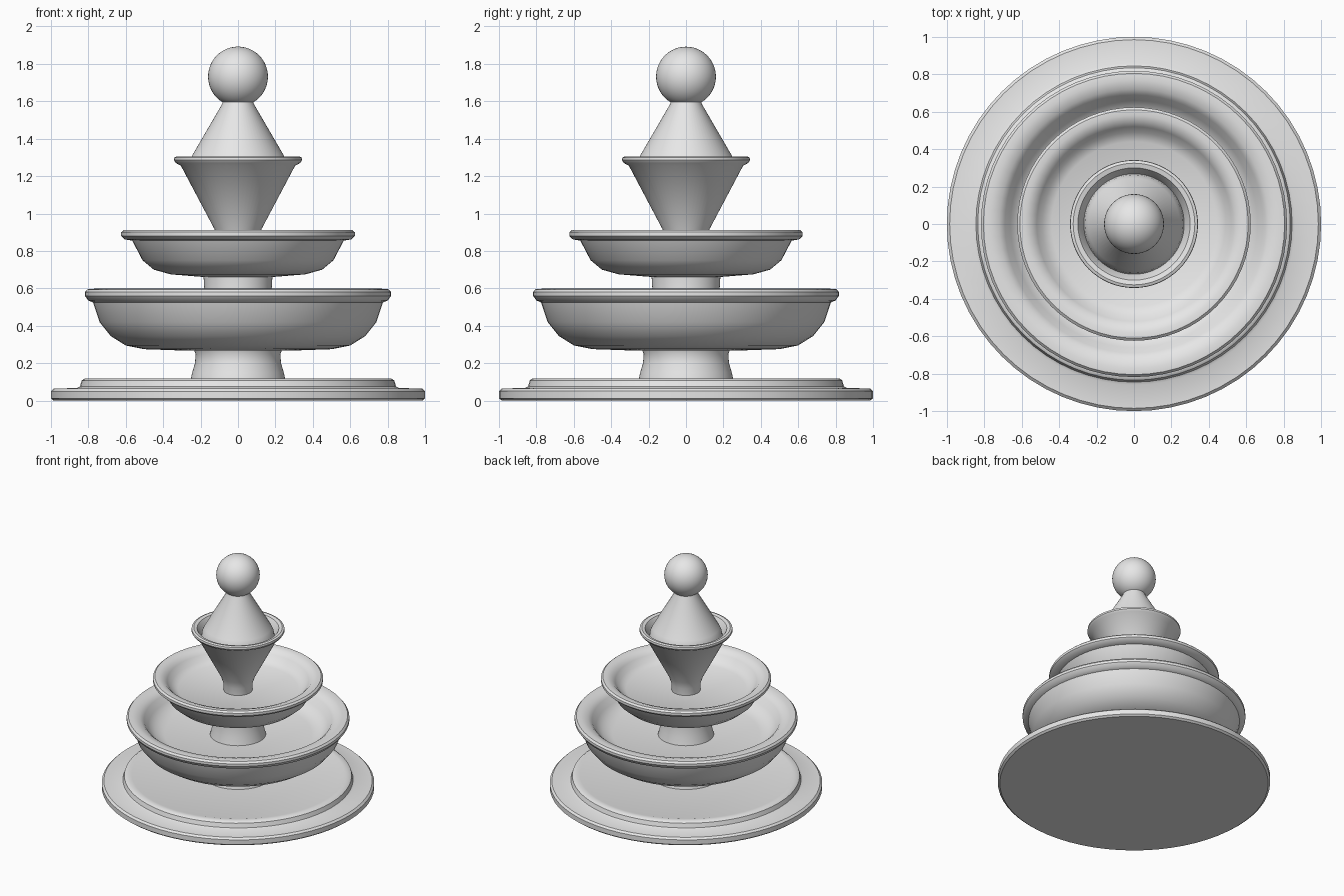
import bpy, bmesh, math

SEGMENTS = 64

stone = bpy.data.materials.new("pale grey stone")
stone.diffuse_color = (0.8, 0.8, 0.8, 1)


def finish(obj, angle=35):
    obj.data.materials.append(stone)
    bpy.ops.object.select_all(action='DESELECT')
    obj.select_set(True)
    bpy.context.view_layer.objects.active = obj
    bpy.ops.object.shade_smooth_by_angle(angle=math.radians(angle))


def lathe(name, profile):
    """Spin an (r, z) profile, listed from the lower axis outwards and up, about z."""
    bm = bmesh.new()
    verts = [bm.verts.new((r, 0, z)) for r, z in profile]
    edges = [bm.edges.new(pair) for pair in zip(verts, verts[1:])]
    bmesh.ops.spin(bm, geom=verts + edges, cent=(0, 0, 0), axis=(0, 0, 1),
                   angle=math.tau, steps=SEGMENTS, use_duplicate=False)
    bmesh.ops.remove_doubles(bm, verts=bm.verts[:], dist=1e-4)
    bmesh.ops.recalc_face_normals(bm, faces=bm.faces[:])
    mesh = bpy.data.meshes.new(name)
    bm.to_mesh(mesh)
    bm.free()
    obj = bpy.data.objects.new(name, mesh)
    bpy.context.collection.objects.link(obj)
    finish(obj)


# stepped round base
lathe("base", [(0, 0), (0.985, 0), (1.0, 0.012), (1.0, 0.05), (0.985, 0.064),
               (0.86, 0.068), (0.845, 0.075), (0.835, 0.108), (0.82, 0.118),
               (0.78, 0.118), (0.75, 0.11), (0, 0.11)])

# flared foot under the large bowl
lathe("lower_pedestal", [(0, 0.1), (0.255, 0.1), (0.245, 0.15), (0.23, 0.2),
                         (0.226, 0.25), (0.24, 0.28), (0, 0.28)])

# large bowl with rolled rim
lathe("large_bowl", [(0, 0.265), (0.3, 0.268), (0.5, 0.275), (0.6, 0.295),
                     (0.68, 0.345), (0.74, 0.42), (0.775, 0.525), (0.8, 0.535),
                     (0.818, 0.56), (0.818, 0.58), (0.805, 0.595), (0.77, 0.598),
                     (0.72, 0.585), (0.69, 0.56), (0.66, 0.51), (0.61, 0.465),
                     (0.54, 0.445), (0, 0.44)])

# short neck between the bowls
lathe("middle_pedestal", [(0, 0.42), (0.21, 0.42), (0.19, 0.5), (0.18, 0.6),
                          (0.185, 0.68), (0, 0.68)])

# small bowl with rolled rim
lathe("small_bowl", [(0, 0.66), (0.2, 0.662), (0.36, 0.675), (0.45, 0.7),
                     (0.51, 0.75), (0.565, 0.855), (0.605, 0.862), (0.624, 0.88),
                     (0.624, 0.9), (0.61, 0.912), (0.58, 0.912), (0.545, 0.9),
                     (0.52, 0.875), (0.49, 0.835), (0.44, 0.81), (0, 0.8)])

# conical cup with flared lip, hollow at the top
lathe("top_cup", [(0, 0.79), (0.105, 0.79), (0.108, 0.86), (0.125, 0.915),
                  (0.305, 1.255), (0.332, 1.27), (0.342, 1.285), (0.34, 1.3),
                  (0.325, 1.306), (0.3, 1.3), (0.282, 1.27), (0.262, 1.22),
                  (0, 1.22)])

# cone roof rising out of the cup
lathe("cone", [(0, 1.215), (0.272, 1.215), (0.262, 1.275), (0.245, 1.31),
               (0.085, 1.585), (0.08, 1.61), (0, 1.61)])

# ball finial
bpy.ops.mesh.primitive_uv_sphere_add(segments=48, ring_count=24, radius=0.16,
                                     location=(0, 0, 1.732))
ball = bpy.context.object
ball.name = "ball_finial"
finish(ball)
